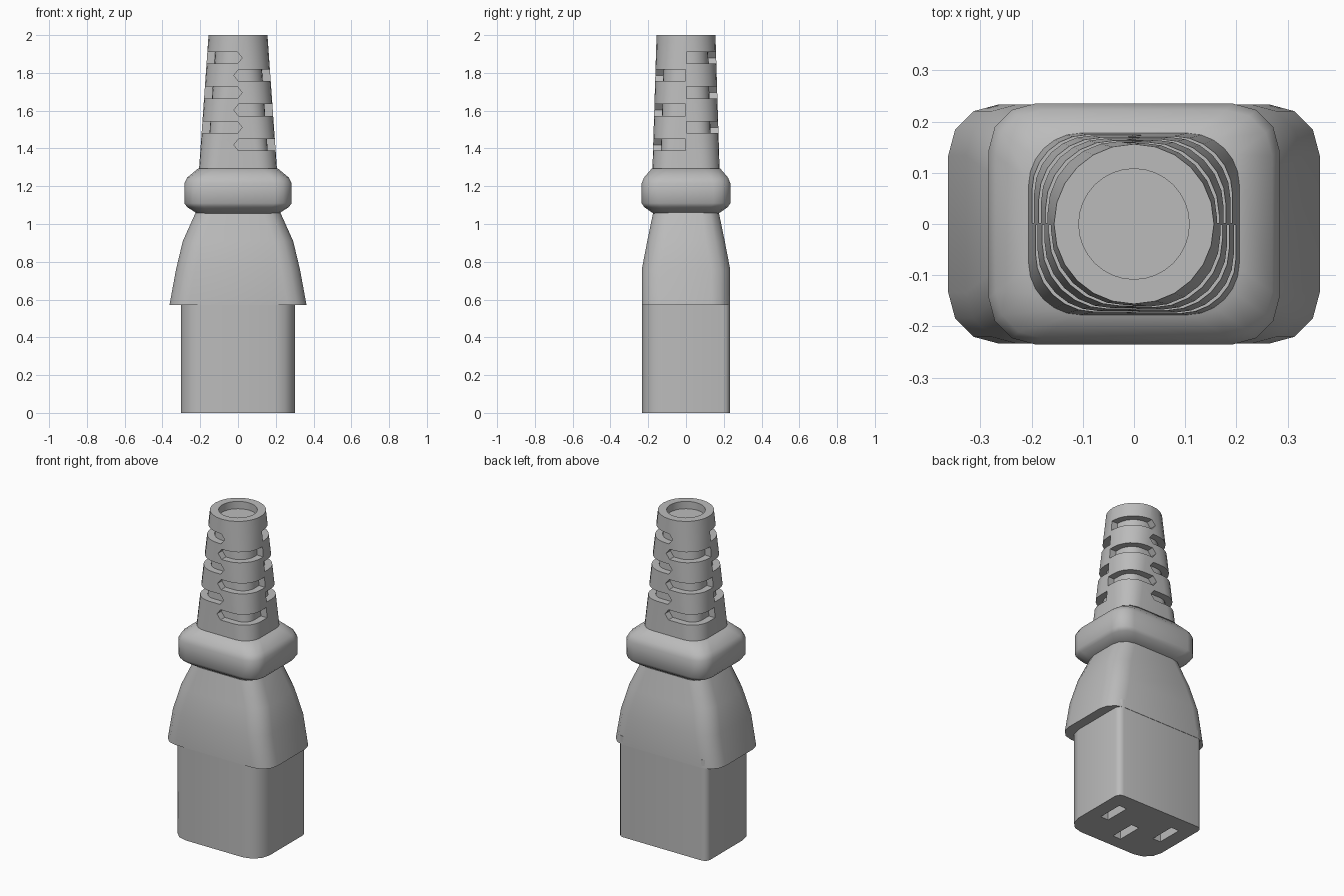
import bpy, bmesh, math

if "Cube" in bpy.data.objects:
    bpy.data.objects.remove(bpy.data.objects["Cube"])

grey = bpy.data.materials.new("grey_plastic")
grey.diffuse_color = (0.5, 0.5, 0.5, 1)
grey.use_nodes = True
grey.node_tree.nodes["Principled BSDF"].inputs["Base Color"].default_value = grey.diffuse_color


def rounded_rect(hx, hy, front_r, back_r, segs, z):
    """Rounded rectangle outline; front (-y) and back (+y) corners differ."""
    pts = []
    for i, (sx, sy) in enumerate([(1, 1), (-1, 1), (-1, -1), (1, -1)]):
        r = back_r if sy > 0 else front_r
        for k in range(segs + 1):
            a = math.radians(90 * (i + k / segs))
            pts.append((sx * (hx - r) + r * math.cos(a),
                        sy * (hy - r) + r * math.sin(a), z))
    return pts


def finish(name, bm):
    bmesh.ops.recalc_face_normals(bm, faces=bm.faces[:])
    me = bpy.data.meshes.new(name)
    bm.to_mesh(me)
    bm.free()
    me.materials.append(grey)
    ob = bpy.data.objects.new(name, me)
    bpy.context.collection.objects.link(ob)
    return ob


def loft(name, rings):
    bm = bmesh.new()
    loops = [[bm.verts.new(p) for p in ring] for ring in rings]
    for a, b in zip(loops, loops[1:]):
        for i in range(len(a)):
            j = (i + 1) % len(a)
            bm.faces.new((a[i], a[j], b[j], b[i]))
    bm.faces.new(loops[0][::-1])
    bm.faces.new(loops[-1])
    return finish(name, bm)


def add_prism(bm, bottom, top):
    a = [bm.verts.new(p) for p in bottom]
    b = [bm.verts.new(p) for p in top]
    n = len(a)
    for i in range(n):
        j = (i + 1) % n
        bm.faces.new((a[i], a[j], b[j], b[i]))
    bm.faces.new(a[::-1])
    bm.faces.new(b)


def cut(ob, cutter):
    m = ob.modifiers.new("cut", 'BOOLEAN')
    m.operation, m.solver, m.object = 'DIFFERENCE', 'EXACT', cutter
    bpy.context.view_layer.objects.active = ob
    bpy.ops.object.modifier_apply(modifier=m.name)
    bpy.data.objects.remove(cutter)


def smooth(ob, angle):
    bpy.ops.object.select_all(action='DESELECT')
    ob.select_set(True)
    bpy.context.view_layer.objects.active = ob
    bpy.ops.object.shade_smooth_by_angle(angle=math.radians(angle))


# Socket end: two large corners at the front, small ones at the back
body = loft("socket_body", [rounded_rect(0.303, 0.232, 0.11, 0.035, 3, z)
                            for z in (0, 0.62)])
bm = bmesh.new()
for x, y in [(-0.19, 0.05), (0, -0.07), (0.19, 0.05)]:
    base = [(x + sx * 0.027, y + sy * 0.08)
            for sx, sy in [(-1, -1), (1, -1), (1, 1), (-1, 1)]]
    add_prism(bm, [(*p, -0.1) for p in base], [(*p, 0.3) for p in base])
cut(body, finish("contact_slot_cutter", bm))
smooth(body, 40)

# Flared grip shell: half width, half depth, corner radius, height
shell = loft("grip_shell", [rounded_rect(hx, hy, r, r, 3, z) for hx, hy, r, z in [
    (0.363, 0.234, 0.10, 0.57), (0.328, 0.234, 0.10, 0.76),
    (0.292, 0.205, 0.10, 0.91), (0.22, 0.172, 0.09, 1.07)]])
smooth(shell, 45)

# Collar
collar = loft("collar", [rounded_rect(hx, hy, r, r, 3, z) for hx, hy, r, z in [
    (0.215, 0.172, 0.08, 1.055), (0.27, 0.222, 0.09, 1.09),
    (0.284, 0.235, 0.09, 1.11), (0.284, 0.235, 0.09, 1.215),
    (0.27, 0.223, 0.09, 1.245), (0.21, 0.18, 0.09, 1.295)]])
smooth(collar, 45)


# Strain relief: tapers from a rounded rectangle to a circle
def relief_ring(t, inset, z):
    hx = 0.207 + (0.156 - 0.207) * t - inset
    hy = 0.178 + (0.156 - 0.178) * t - inset
    r = 0.10 + (0.154 - 0.10) * t - inset
    return rounded_rect(hx, hy, r, r, 6, z)


relief = loft("strain_relief", [relief_ring(t, 0, 1.28 + 0.72 * t)
                                for t in (0, 0.25, 0.5, 0.75, 1)])
core = loft("strain_relief_core", [relief_ring(t, 0.042, 1.28 + 0.72 * t)
                                   for t in (0, 0.25, 0.5, 0.75, 0.93)])

# Quarter-turn slots, staggered between neighbouring quadrants
bm = bmesh.new()
h = 0.031
for sx, sy in [(1, -1), (-1, 1), (1, 1), (-1, -1)]:
    top = 1.88 if sx == sy else 1.787
    for k in range(3):
        z = top - 0.184 * k
        outline = [(-0.022, z), (0.003, z - h), (0.4, z - h),
                   (0.4, z + h), (0.003, z + h)]
        add_prism(bm, [(sx * x, sy * 0.002, zz) for x, zz in outline],
                  [(sx * x, sy * 0.4, zz) for x, zz in outline])
cut(relief, finish("relief_slot_cutter", bm))

# Cable opening on top
bm = bmesh.new()
circle = [(0.108 * math.cos(a), 0.108 * math.sin(a))
          for a in (math.tau * i / 32 for i in range(32))]
add_prism(bm, [(*p, 1.955) for p in circle], [(*p, 2.1) for p in circle])
cut(relief, finish("cable_opening_cutter", bm))
smooth(relief, 35)
smooth(core, 35)
